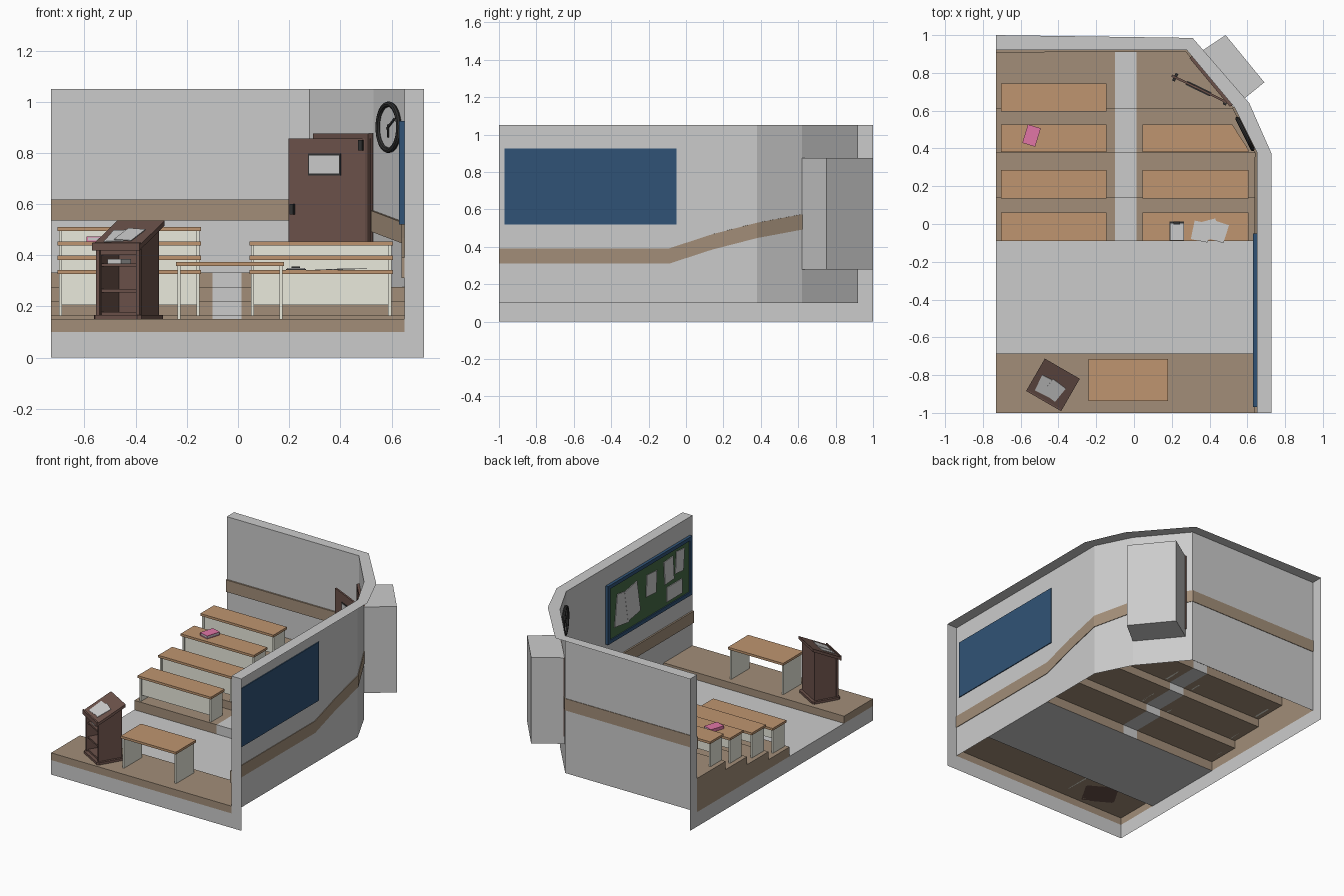
import bpy, math
from mathutils import Matrix, Vector as V

if "Cube" in bpy.data.objects:
    bpy.data.objects.remove(bpy.data.objects["Cube"])

def mat(name, rgb):
    m = bpy.data.materials.new(name)
    m.diffuse_color = (*rgb, 1)
    m.use_nodes = True
    m.node_tree.nodes["Principled BSDF"].inputs["Base Color"].default_value = m.diffuse_color
    return m

WOOD = mat("desk_wood", (.52, .30, .16))
FLOORW = mat("floor_wood", (.36, .27, .19))
DARK = mat("dark_wood", (.15, .085, .07))
PANEL = mat("panel_cream", (.82, .82, .72))
BLUE = mat("board_blue", (.03, .086, .18))
GREEN = mat("board_green", (.06, .14, .06))
BLACK = mat("black", (.03, .03, .03))
PINK = mat("pink", (.75, .18, .38))

def mesh(name, verts, faces, col=None, M=None):
    me = bpy.data.meshes.new(name)
    me.from_pydata([(M or Matrix()) @ V(v) for v in verts], [], faces)
    me.update()
    ob = bpy.data.objects.new(name, me)
    bpy.context.collection.objects.link(ob)
    if col:
        me.materials.append(col)
    return ob

def quads(name, qs, col=None):
    return mesh(name, [p for q in qs for p in q],
                [tuple(range(4 * i, 4 * i + 4)) for i in range(len(qs))], col)

def loft(name, A, B, col=None, M=None):
    n = len(A)
    f = [tuple(range(n))[::-1], tuple(range(n, 2 * n))]
    f += [(i, (i + 1) % n, (i + 1) % n + n, i + n) for i in range(n)]
    return mesh(name, list(A) + list(B), f, col, M)

def prism(name, pts, z0, z1, col=None, M=None):
    return loft(name, [(x, y, z0) for x, y in pts], [(x, y, z1) for x, y in pts], col, M)

def box(name, x0, x1, y0, y1, z0, z1, col=None, M=None):
    return prism(name, [(x0, y0), (x1, y0), (x1, y1), (x0, y1)], z0, z1, col, M)

def side(name, yz, x0, x1, col=None, M=None):
    return loft(name, [(x0, y, z) for y, z in yz], [(x1, y, z) for y, z in yz], col, M)

def place(x, y, z, deg=0):
    return Matrix.Translation((x, y, z)) @ Matrix.Rotation(math.radians(deg), 4, 'Z')

def wallq(a, b, z0, z1):
    return [(*a, z0), (*b, z0), (*b, z1), (*a, z1)]

L, R, H, F = -.73, .65, 1.05, .10

# Room shell: inner wall face, wall top, end caps, doorway alcove
inner = [(R, -1), (R, .38), (.53, .62), (.31, .884), (.28, .92), (L, .92)]
outer = [(.727, -1), (.727, .375), (.61, .64), (.36, .928), (.31, .985), (L, 1)]
D0, D1 = .28, .875
qs = []
for i in range(5):
    a, b = inner[i], inner[i + 1]
    if i == 2:
        qs += [wallq(a, b, F, D0), wallq(a, b, D1, H)]
    else:
        qs.append(wallq(a, b, F, H))
    qs.append([(*a, H), (*b, H), (*outer[i + 1], H), (*outer[i], H)])
qs += [wallq(inner[0], outer[0], F, H), wallq(inner[-1], outer[-1], F, H)]
quads("walls", qs)
a, b, c, d = inner[2], (.69, .75), (.485, 1.0), inner[3]
quads("door_alcove", [wallq(a, b, D0, D1), wallq(b, c, D0, D1), wallq(c, d, D0, D1),
                      [(*p, D0) for p in (a, b, c, d)], [(*p, D1) for p in (a, b, c, d)]])

# Slab edge and gray floor
quads("slab_edge", [wallq((L, -1), (.727, -1), 0, F), wallq((L, -1), (L, 1), 0, F)])
quads("floor", [[(L, -.685, F), (R, -.685, F), (R, -.09, F), (L, -.09, F)]])

# Teaching stage
S = .15
quads("stage", [[(L, -1, S), (R, -1, S), (R, -.685, S), (L, -.685, S)],
                wallq((L, -1), (R, -1), F, S), wallq((L, -.685), (R, -.685), F, S),
                wallq((L, -1), (L, -.685), F, S)], FLOORW)

# Tiered floor with a gray aisle
ys = [-.09, .14, .375, .61, .92]
xr = [R, R, R, .535, .28]
tz = [.165, .22, .275, .333]
brown, aisle, prev = [], [], F
for i, z in enumerate(tz):
    y0, y1 = ys[i], ys[i + 1]
    for p0, p1, q0, q1, out in ((L, -.10, L, -.10, brown), (-.10, .013, -.10, .013, aisle),
                                (.013, xr[i], .013, xr[i + 1], brown)):
        out.append([(p0, y0, z), (p1, y0, z), (q1, y1, z), (q0, y1, z)])
        out.append(wallq((p0, y0), (p1, y0), prev, z))
    brown.append(wallq((L, y0), (L, y1), F, z))
    prev = z
quads("tiers", brown, FLOORW)
quads("aisle_steps", aisle)

# Wall trim following the tiers
def trim(name, pts):
    rings = []
    for i, (x, y, z) in enumerate(pts):
        ns = []
        for j in (i - 1, i):
            if 0 <= j < len(pts) - 1:
                e = V(pts[j + 1][:2]) - V(pts[j][:2])
                ns.append(V((-e.y, e.x)).normalized())
        n = sum(ns, V((0, 0))).normalized()
        p, q = V((x, y)) + n * .011, V((x, y)) - n * .004
        rings += [(*p, z), (*q, z), (*q, z + .082), (*p, z + .082)]
    m = 4 * (len(pts) - 1)
    f = [(0, 1, 2, 3), (m, m + 3, m + 2, m + 1)]
    f += [(k + j, k + 4 + j, k + 4 + (j + 1) % 4, k + (j + 1) % 4)
          for k in range(0, m, 4) for j in range(4)]
    mesh(name, rings, f, FLOORW)
trim("right_trim", [(R, -1, .31), (R, -.09, .31), (R, .14, .385), (R, .38, .447), (.53, .62, .492)])
trim("back_trim", [(.31, .884, .53), (.28, .92, .535), (L, .92, .535)])

# Desks
def desk(name, x0, x1, y0, y1, z, h=.178, front=True, clip=False):
    t = z + h
    pts = [(x0, y0), (x1, y0), (x1, y1), (x0, y1)]
    if clip:
        pts[2:3] = [(x1, y0 + .015), (x1 - .085, y1)]
    prism(name + "_top", pts, t - .016, t, WOOD)
    for k, (x, yb) in enumerate(((x0 + .006, y1), (x1 - .018, y0 + .03 if clip else y1))):
        box(f"{name}_end_{k}", x, x + .012, y0 + .012, yb - .012, z, t - .016, PANEL)
    if front:
        box(name + "_front_panel", x0 + .006, x1 - .006, y0 + .02, y0 + .03, z + .04, t - .016, PANEL)

for i, (y0, y1) in enumerate(((-.09, .06), (.135, .287), (.38, .527), (.595, .743))):
    desk(f"left_desk_{i}", -.705, -.145, y0, y1, tz[i])
    if i < 3:
        desk(f"right_desk_{i}", .045, .605, y0, y1, tz[i], clip=i == 2)
desk("teacher_table", -.242, .18, -.937, -.715, S, .223, False)

# Lectern, low side toward the speaker
P = place(-.428, -.85, S, -30)
prism("lectern_base", [(-.107, -.085), (-.095, -.097), (.095, -.097), (.107, -.085),
                       (.107, .085), (.095, .097), (-.095, .097), (-.107, .085)], 0, .016, DARK, P)
prof = [(-.078, .016), (.078, .016), (.078, .36), (-.078, .275)]
for s in (-1, 1):
    side("lectern_side", prof, s * .092, s * .08, DARK, P)
    box("lectern_post", s * .09 - .008, s * .09 + .008, -.084, -.07, .016, .275, DARK, P)
box("lectern_back", -.08, .08, .066, .078, .016, .36, DARK, P)
for z in (.016, .105, .205):
    box("lectern_shelf", -.08, .08, -.074, .066, z, z + .012, DARK, P)
box("lectern_fascia", -.08, .08, -.078, -.066, .25, .28, DARK, P)
side("lectern_top", [(-.097, .27), (.097, .365), (.097, .385), (-.097, .29)], -.107, .107, DARK, P)
side("lectern_lip", [(-.101, .268), (-.092, .27), (-.092, .3), (-.101, .298)], -.107, .107, DARK, P)
box("shelf_book", -.06, .0, -.06, .02, .217, .235, None, P)
T = P @ Matrix.Translation((0, 0, .338)) @ Matrix.Rotation(math.atan2(.095, .194), 4, 'X')
for k, (x, y, r) in enumerate(((-.03, -.03, 4), (.02, -.025, -8))):
    box("lectern_paper", -.042, .042, -.05, .05, .003 * k, .003 * k + .003, None, T @ place(x, y, 0, r))

# Notice board
box("board_back", .645, .656, -.97, -.05, .52, .925, BLUE)
box("board_panel", .638, .646, -.95, -.07, .54, .905, GREEN)
for z in (.52, .90):
    box("board_rail", .63, .65, -.97, -.05, z, z + .025, BLUE)
for y in (-.97, -.075):
    box("board_stile", .63, .65, y, y + .025, .52, .925, BLUE)
for k, (y, z, w, h, r) in enumerate(((-.22, .71, .16, .22, 8), (-.32, .72, .14, .22, -10), (-.53, .76, .11, .15, 4),
                                     (-.72, .78, .10, .16, -4), (-.84, .80, .09, .15, 5), (-.78, .62, .17, .10, 0))):
    N = Matrix.Translation((.634, y, z)) @ Matrix.Rotation(math.radians(r), 4, 'X')
    box("board_sheet", -.001 - .001 * (k % 2), .003, -w / 2, w / 2, -h / 2, h / 2, None, N)

# Door frame and open door
W = place(.41, .757, 0, -50.2)
for x in (-.168, .15):
    box("door_jamb", x, x + .018, -.012, .012, .333, .875, DARK, W)
box("door_header", -.168, .168, -.012, .012, .855, .875, DARK, W)
G = place(.36, .708, 0, -25.8)
box("door_leaf", -.178, .178, -.006, .006, .337, .857, DARK, G)
box("door_window_frame", -.092, .05, -.010, .010, .712, .797, BLACK, G)
box("door_window_pane", -.086, .044, -.012, .012, .719, .79, None, G)
box("door_closer", .13, .148, -.018, -.006, .81, .85, BLACK, G)
box("door_handle", -.165, -.15, -.022, .022, .56, .60, BLACK, G)

# Wall clock
n = V((-.894, -.447, 0))
C = Matrix.Translation((.588, .477, .90)) @ n.to_track_quat('Z', 'Y').to_matrix().to_4x4()
bpy.ops.mesh.primitive_torus_add(major_radius=.09, minor_radius=.011, major_segments=32, minor_segments=8)
ring = bpy.context.object
ring.name = "clock_ring"
ring.matrix_world = C
ring.data.materials.append(BLACK)
bpy.ops.object.shade_smooth_by_angle()
prism("clock_face", [(.088 * math.cos(t * math.pi / 16), .088 * math.sin(t * math.pi / 16)) for t in range(32)],
      -.008, -.002, None, C)
for ln, r in ((.065, -60), (.04, 180)):
    box("clock_hand", -.004, .004, -.01, ln, 0, .005, BLACK, C @ Matrix.Rotation(math.radians(r), 4, 'Z'))

# Things on the desks
t0, t2 = tz[0] + .178, tz[2] + .178
box("clipboard", .188, .265, -.088, .012, t0, t0 + .004, BLACK)
box("clipboard_paper", .192, .261, -.086, .003, t0 + .004, t0 + .007)
box("clipboard_clip", .21, .243, -.002, .014, t0 + .004, t0 + .013, BLACK)
for k, (x, y, r) in enumerate(((.355, -.04, -12), (.40, -.03, 15), (.445, -.04, -18))):
    box("loose_paper", -.045, .045, -.05, .05, t0 + .002 * k, t0 + .002 * k + .002, None, place(x, y, 0, r))
B = place(-.542, .468, t2, -17)
box("book_pages", -.031, .033, -.048, .048, .003, .017, None, B)
for z in (0, .017):
    box("book_cover", -.035, .035, -.051, .051, z, z + .004, PINK, B)
box("book_spine", -.036, -.031, -.051, .051, 0, .021, PINK, B)
